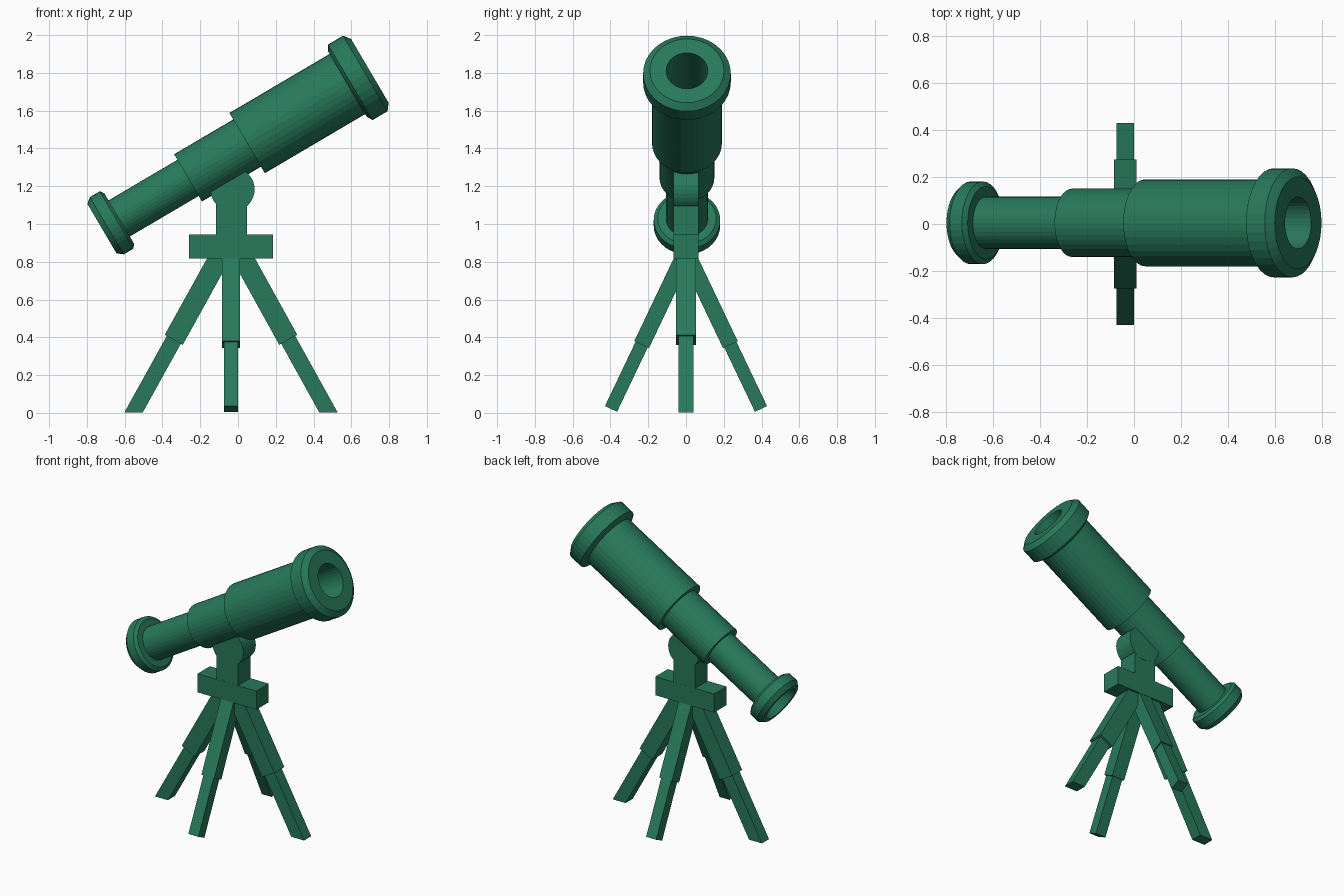
import bpy, bmesh, math
from mathutils import Matrix, Vector

cube = bpy.data.objects.get("Cube")
if cube:
    bpy.data.objects.remove(cube, do_unlink=True)

GREEN = (0.02, 0.19, 0.105, 1)
green = bpy.data.materials.new("deep_green")
green.use_nodes = True
green.diffuse_color = GREEN
green.node_tree.nodes["Principled BSDF"].inputs["Base Color"].default_value = GREEN

STAND_X = -0.037
TUBE = Matrix.Translation((0, 0.005, 1.40)) @ Matrix.Rotation(math.radians(-30.5), 4, 'Y')


def finish(bm, name, matrix=Matrix()):
    bmesh.ops.recalc_face_normals(bm, faces=bm.faces)
    mesh = bpy.data.meshes.new(name)
    bm.to_mesh(mesh)
    bm.free()
    mesh.materials.append(green)
    obj = bpy.data.objects.new(name, mesh)
    obj.matrix_world = matrix
    bpy.context.collection.objects.link(obj)
    return obj


def lathe(name, profile, sides=36):
    """Turn a closed (along, radius) outline around the telescope axis."""
    bm = bmesh.new()
    verts = [bm.verts.new((u, 0, r)) for u, r in profile]
    edges = [bm.edges.new((v, verts[i - 1])) for i, v in enumerate(verts)]
    bmesh.ops.spin(bm, geom=verts + edges, cent=(0, 0, 0), axis=(1, 0, 0),
                   angle=math.tau, steps=sides, use_merge=True)
    bmesh.ops.remove_doubles(bm, verts=bm.verts, dist=1e-5)
    return finish(bm, name, TUBE)


def tube(name, start, end, radius, bore):
    return lathe(name, [(start, bore), (start, radius), (end, radius), (end, bore)])


def box(name, center, size):
    bm = bmesh.new()
    bmesh.ops.create_cube(bm, size=1, matrix=Matrix.Translation(center) @ Matrix.Diagonal((*size, 1)))
    return finish(bm, name)


def beam(name, top, bottom, across, side, turn):
    """Square bar from top to bottom, cut flat where it meets the ground."""
    a, b = Vector((top[0], 0, top[1])), Vector((bottom[0], 0, bottom[1]))
    lean = math.atan2(b.x - a.x, a.z - b.z)
    bm = bmesh.new()
    bmesh.ops.create_cube(bm, size=1, matrix=(
        Matrix.Translation((STAND_X, 0, 0)) @ Matrix.Rotation(turn, 4, 'Z')
        @ Matrix.Translation((a + b) / 2) @ Matrix.Rotation(-lean, 4, 'Y')
        @ Matrix.Diagonal((across, side, (a - b).length, 1))))
    cut = bmesh.ops.bisect_plane(bm, geom=bm.verts[:] + bm.edges[:] + bm.faces[:],
                                 plane_co=(0, 0, 0.003), plane_no=(0, 0, -1), clear_outer=True)
    rim = [e for e in cut["geom_cut"] if isinstance(e, bmesh.types.BMEdge)]
    if rim:
        bmesh.ops.holes_fill(bm, edges=rim)
    return finish(bm, name)


# Telescope tubes, each sliding into the next
tube("main_barrel", 0.056, 0.70, 0.185, 0.11)
tube("middle_tube", -0.307, 0.10, 0.145, 0)
tube("rear_tube", -0.77, -0.25, 0.111, 0.095)

# Bevelled end rings
lathe("objective_ring", [(0.672, 0.11), (0.672, 0.20), (0.69, 0.232), (0.782, 0.232),
                         (0.81, 0.196), (0.81, 0.11)])
lathe("eyepiece_ring", [(-0.836, 0.125), (-0.836, 0.152), (-0.806, 0.176), (-0.746, 0.176),
                        (-0.73, 0.155), (-0.73, 0.10), (-0.76, 0.10)])

# Mount: crossbar, post and round pivot head
box("crossbar", (STAND_X, 0, 0.881), (0.445, 0.134, 0.127))
box("post", (STAND_X + 0.003, 0, 1.06), (0.164, 0.132, 0.25))
bm = bmesh.new()
bmesh.ops.create_cone(bm, cap_ends=True, segments=32, radius1=0.117, radius2=0.117, depth=0.134,
                      matrix=Matrix.Rotation(math.pi / 2, 4, 'X'))
finish(bm, "pivot_head", Matrix.Translation((STAND_X + 0.008, 0, 1.183)))

# Four two-stage legs: a wide pair along the crossbar, a steeper pair across it
for name, turn in (("left", 0), ("right", math.pi)):
    beam(name + "_upper_leg", (0.045, 0.853), (0.303, 0.387), 0.109, 0.107, turn)
    beam(name + "_lower_leg", (0.275, 0.437), (0.545, -0.05), 0.085, 0.077, turn)
for name, turn in (("back", math.pi / 2), ("front", -math.pi / 2)):
    beam(name + "_upper_leg", (0.008, 0.838), (0.235, 0.361), 0.086, 0.096, turn)
    beam(name + "_lower_leg", (0.211, 0.411), (0.397, 0.021), 0.071, 0.076, turn)
